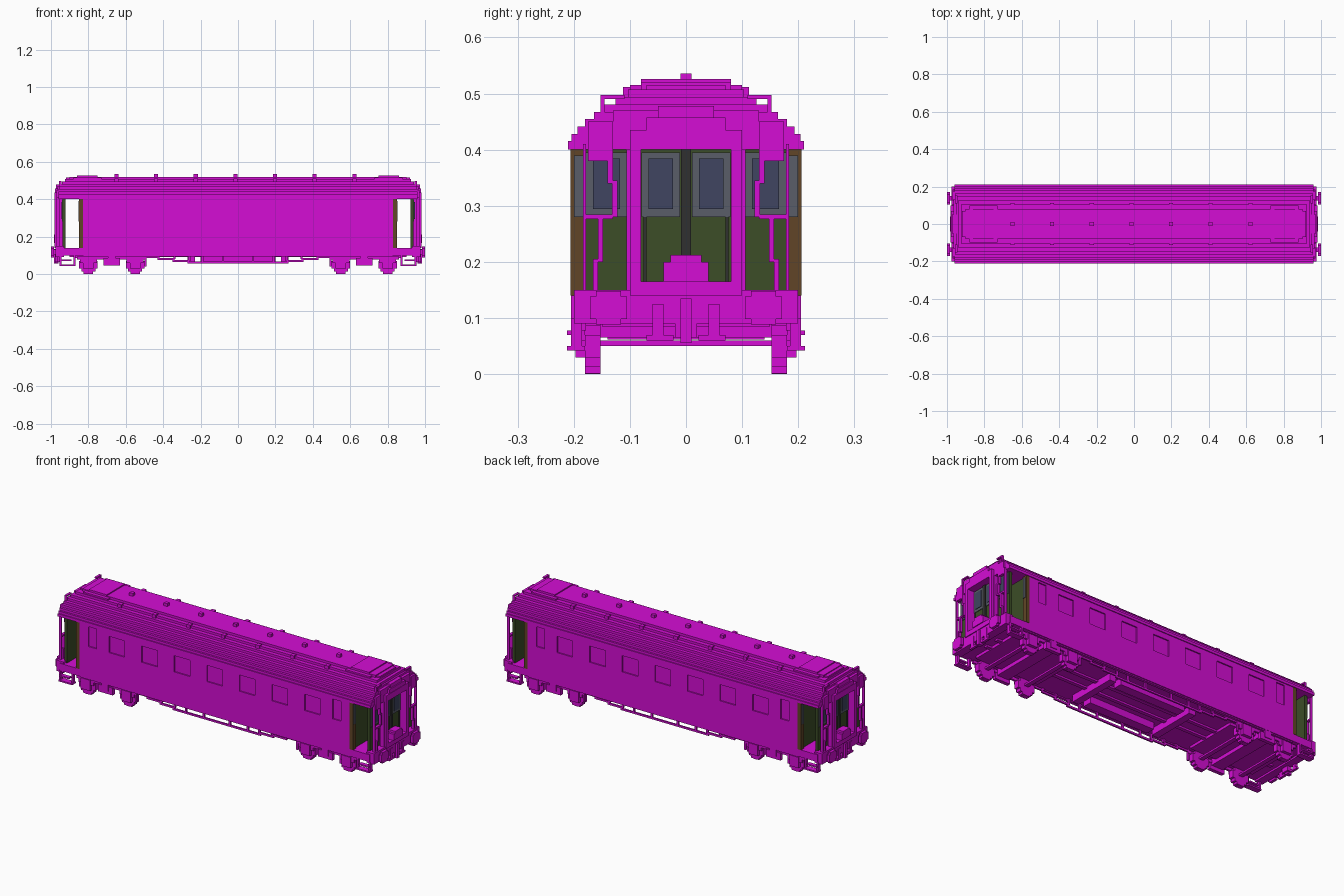
import bpy
import bmesh
from mathutils import Vector

cube = bpy.data.objects.get("Cube")
if cube:
    bpy.data.objects.remove(cube, do_unlink=True)


def material(name, red, green, blue):
    made = bpy.data.materials.new(name)
    made.use_nodes = True
    made.diffuse_color = (red, green, blue, 1)
    shader = made.node_tree.nodes["Principled BSDF"]
    shader.inputs["Base Color"].default_value = made.diffuse_color
    return made


MAGENTA = material("magenta", .66, .004, .66)
GREEN = material("dark green", .045, .075, .02)
BROWN = material("brown", .12, .06, .02)
GLASS = material("blue glass", .05, .06, .12)
GREY = material("frame grey", .1, .11, .14)
DARK = material("seam grey", .03, .03, .03)

# Shared dimensions
SILL, FLOOR, EAVES = .1, .14, .415
BODY_END, WALL, SKIN = .83, .198, .205
END_WALL, PORTAL = .938, .98
PANE_LOW, PANE_HIGH, DOOR_TOP = .28, .39, .4


def wide(half):
    """A range centred on zero."""
    return (-half, half)


def around(middle, half):
    return (middle - half, middle + half)


def part(name, paint, x, y, z, mirror=""):
    """One block given by its ranges, repeated across the axes named in mirror."""
    bm = bmesh.new()
    low, high = Vector((x[0], y[0], z[0])), Vector((x[1], y[1], z[1]))
    for side_x in (1, -1) if "x" in mirror else (1,):
        for side_y in (1, -1) if "y" in mirror else (1,):
            corners = bmesh.ops.create_cube(bm, size=1)["verts"]
            for corner in corners:
                corner.co = (low + high) / 2 + corner.co * (high - low)
                corner.co.x *= side_x
                corner.co.y *= side_y
    bmesh.ops.recalc_face_normals(bm, faces=bm.faces)
    mesh = bpy.data.meshes.new(name)
    bm.to_mesh(mesh)
    bm.free()
    mesh.materials.append(paint)
    obj = bpy.data.objects.new(name, mesh)
    bpy.context.collection.objects.link(obj)


# Body core, with an outer skin left open at the windows
part("body_core", MAGENTA, wide(BODY_END), wide(WALL), (SILL, EAVES))
skin = (WALL, SKIN)
part("lower_side_wall", MAGENTA, wide(BODY_END), skin, (SILL, PANE_LOW), "y")
part("upper_side_wall", MAGENTA, wide(BODY_END), skin, (PANE_HIGH, EAVES), "y")
windows = [around(i * .2, .048) for i in range(-3, 4)]
windows = [around(-.75, .025)] + windows + [around(.75, .025)]
edge = -BODY_END
for start, end in windows:
    part("window_post", MAGENTA, (edge, start), skin, (PANE_LOW, PANE_HIGH), "y")
    edge = end
part("window_post", MAGENTA, (edge, BODY_END), skin, (PANE_LOW, PANE_HIGH), "y")
for start, end in windows[1:-1]:
    part("window_head", MAGENTA, (start, end), skin, (.37, PANE_HIGH), "y")

# Stepped arched roof
ROOF_STEPS = 9
bottom = DOOR_TOP
for i in range(ROOF_STEPS):
    t = i / (ROOF_STEPS - 1)
    top = EAVES + .105 * t
    part("roof_step", MAGENTA, wide(.96 - .06 * t ** 4), wide(.21 - .13 * t ** 1.5), (bottom, top))
    bottom = top

# Roof panels and vents
part("roof_end_panel", MAGENTA, (.73, .88), wide(.1), (.5, .515), "x")
part("roof_end_cover", MAGENTA, (.75, .86), wide(.08), (.515, .526), "x")
part("roof_end_step", MAGENTA, (.9, .92), wide(.07), (.5, .515), "x")
for i in range(7):
    place = around(i * .212 - .65, .011)
    part("ridge_vent", MAGENTA, place, wide(.01), (.515, .536))
    part("side_vent", MAGENTA, place, around(.1, .012), (.49, .512), "y")

# Vestibule floor and inner bulkhead
part("vestibule_floor", MAGENTA, (BODY_END, .95), wide(SKIN), (SILL, FLOOR), "x")
part("bulkhead", GREEN, (BODY_END, .842), wide(.18), (FLOOR, DOOR_TOP), "x")
part("bulkhead_side", BROWN, (BODY_END, .85), (.18, .206), (FLOOR, DOOR_TOP), "xy")
part("bulkhead_glazing", GREY, (.845, .853), (.182, .2), (PANE_LOW, PANE_HIGH), "xy")

# Outer end wall with side windows and double doors
part("end_wall", GREEN, (.922, END_WALL), wide(.182), (FLOOR, DOOR_TOP), "x")
frame_depth, pane_depth = (END_WALL, END_WALL + .004), (END_WALL, END_WALL + .007)
for label, middle, half in (("side_window", .142, .036), ("door_window", .045, .034)):
    part(label + "_frame", GREY, frame_depth, around(middle, half), (PANE_LOW, PANE_HIGH + .005), "xy")
    part(label + "_pane", GLASS, pane_depth, around(middle, half - .012), (PANE_LOW + .014, PANE_HIGH - .006), "xy")
part("door_seam", DARK, pane_depth, wide(.009), (FLOOR, DOOR_TOP), "x")
part("door_outline", DARK, frame_depth, around(.073, .003), (FLOOR, PANE_LOW), "xy")

# Gangway portal
part("portal_post", MAGENTA, (END_WALL, PORTAL), (.08, .1), (FLOOR, EAVES), "xy")
part("portal_post_rib", MAGENTA, (.95, .97), (.1, .106), (FLOOR, DOOR_TOP), "xy")
part("portal_lintel", MAGENTA, (END_WALL, PORTAL), wide(.1), (DOOR_TOP, .435), "x")
part("portal_hood", MAGENTA, (END_WALL, .978), wide(.07), (.435, .457), "x")
part("portal_crown", MAGENTA, (END_WALL, .972), wide(.05), (.457, .478), "x")
part("portal_backing", MAGENTA, (END_WALL, .966), wide(.13), (DOOR_TOP, .47), "x")
part("portal_threshold", MAGENTA, (END_WALL, PORTAL), wide(.1), (FLOOR, .165), "x")
part("bridge_plate", MAGENTA, (.945, .985), wide(.04), (.165, .2), "x")
part("bridge_plate_top", MAGENTA, (.945, .985), wide(.028), (.2, .212), "x")

# Stepped handrails beside the portal
rail = (.955, .97)
part("upper_handrail", MAGENTA, rail, (.13, .14), (.34, .45), "xy")
part("middle_handrail", MAGENTA, rail, (.122, .132), (PANE_LOW, .345), "xy")
part("cross_handrail", MAGENTA, rail, (.13, .182), around(PANE_LOW, .004), "xy")
part("lower_handrail", MAGENTA, rail, (.148, .157), (.2, PANE_LOW), "xy")
part("handrail_foot", MAGENTA, rail, (.157, .166), (FLOOR, .205), "xy")
part("handrail_bracket", MAGENTA, rail, (.14, .175), (.38, .45), "xy")
part("corner_rail", MAGENTA, rail, (.178, .184), (FLOOR, .41), "xy")
part("roof_loop_post", MAGENTA, (.945, .958), (.145, .152), (.45, .497), "xy")
part("roof_loop_bar", MAGENTA, (.945, .958), (.11, .152), (.49, .497), "xy")

# End beam, buffers and coupler
part("end_beam", MAGENTA, (.93, .975), wide(.2), (.09, .15), "x")
part("buffer_stem", MAGENTA, (.97, .99), around(.138, .013), around(.118, .013), "xy")
part("buffer_head", MAGENTA, (.985, 1), around(.138, .033), around(.118, .02), "xy")
part("buffer_head_tall", MAGENTA, (.985, 1), around(.138, .022), around(.118, .03), "xy")
part("coupler", MAGENTA, (.96, .985), wide(.01), (.055, .135), "x")
part("coupler_base", MAGENTA, (.95, .975), wide(.02), (.065, .12), "x")
part("coupler_hose", MAGENTA, (.965, .978), (.04, .06), (.06, .125), "xy")
part("hose_end", MAGENTA, (.965, .978), (.022, .07), (.06, .07), "xy")

# Bogies with stepped wheels
RADIUS = .05
for axle in (.55, .8):
    for i in range(1, 5):
        width = RADIUS * i / 4
        height = RADIUS * (1.16 - (i / 4) ** 2 * .76) if i > 1 else RADIUS
        part("wheel", MAGENTA, around(axle, width), (.152, .18), around(RADIUS, min(height, RADIUS)), "xy")
    part("axle", MAGENTA, around(axle, .012), wide(.155), (.05, .06), "x")
    part("axle_box", MAGENTA, around(axle, .028), (.18, .197), (.03, .09), "xy")
    part("axle_spring", MAGENTA, around(axle, .045), (.18, .19), (.06, .08), "xy")
part("bogie_side_frame", MAGENTA, (.49, .86), (.178, .19), (.078, .094), "xy")
part("bogie_spring", MAGENTA, around(.675, .045), (.18, .2), (.045, .085), "xy")
part("bogie_hanger", MAGENTA, around(.675, .02), (.18, .204), (.06, SILL), "xy")
part("bogie_end_hanger", MAGENTA, (.49, .5), (.18, .19), (.04, SILL), "xy")
part("bogie_bolster", MAGENTA, around(.675, .035), wide(.18), (.065, SILL), "x")
part("bogie_deck", MAGENTA, (.48, .87), wide(.15), (.085, SILL), "x")

# Entrance steps
part("footboard", MAGENTA, (.87, .955), (.18, .212), (.042, .05), "xy")
part("upper_footboard", MAGENTA, (.89, .95), (.19, .212), (.07, .078), "xy")
for place in (.875, .95):
    part("footboard_hanger", MAGENTA, around(place, .005), (.185, SKIN), (.05, SILL), "xy")

# Underframe: stepped truss rods, hangers and equipment
truss = (.178, .187)
part("truss_centre", MAGENTA, wide(.27), truss, (.056, .066), "y")
for i in range(3):
    start, height = .26 + i * .08, .07 + i * .01
    part("truss_rod", MAGENTA, (start, start + .09), truss, around(height, .005), "xy")
    part("truss_hanger", MAGENTA, around(start, .006), truss, (height, SILL), "xy")
for place in (.08, .19):
    part("centre_hanger", MAGENTA, around(place, .006), truss, (.06, SILL), "xy")
part("side_sill", MAGENTA, wide(BODY_END), (.185, .2), (.094, .105), "y")
part("equipment_box", MAGENTA, wide(.2), (.09, FLOOR), (.062, SILL), "y")
part("cross_beam", MAGENTA, around(.25, .02), wide(FLOOR), (.062, SILL), "x")
part("floor_beam", MAGENTA, wide(.9), (.03, .05), (.09, SILL), "y")
